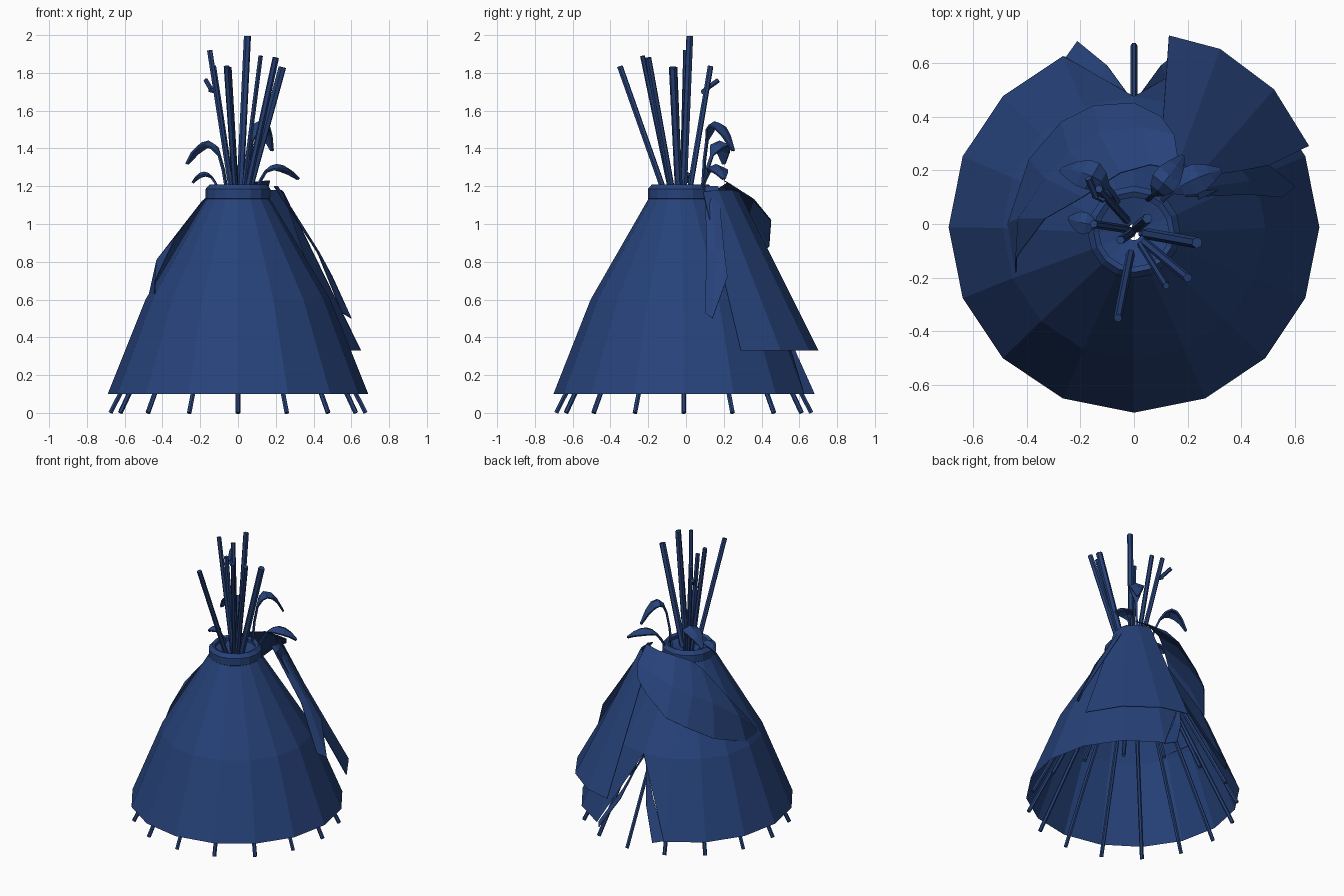
import bpy, bmesh, math
from mathutils import Vector

if "Cube" in bpy.data.objects:
    bpy.data.objects.remove(bpy.data.objects["Cube"])

BLUE = (0.02, 0.055, 0.195, 1)
mat = bpy.data.materials.new("dark_blue")
mat.use_nodes = True
mat.diffuse_color = BLUE
mat.node_tree.nodes["Principled BSDF"].inputs["Base Color"].default_value = BLUE

SIDES = 16
CENTRE_Y = -0.012


def make(name, verts, faces, thick=0):
    mesh = bpy.data.meshes.new(name)
    mesh.from_pydata([tuple(v) for v in verts], [], faces)
    bm = bmesh.new()
    bm.from_mesh(mesh)
    bmesh.ops.recalc_face_normals(bm, faces=bm.faces)
    bm.to_mesh(mesh)
    bm.free()
    mesh.materials.append(mat)
    obj = bpy.data.objects.new(name, mesh)
    bpy.context.collection.objects.link(obj)
    if thick:
        mod = obj.modifiers.new("thickness", "SOLIDIFY")
        mod.thickness = thick
        mod.offset = 0
    return obj


def sheet(name, rows, thick=0.004):
    """Cloth spanning rows of points of equal length."""
    n = len(rows[0])
    faces = [(r * n + i, r * n + i + 1, (r + 1) * n + i + 1, (r + 1) * n + i)
             for r in range(len(rows) - 1) for i in range(n - 1)]
    return make(name, [p for row in rows for p in row], faces, thick)


def stick(name, a, b, radius, sides=6):
    a, b = Vector(a), Vector(b)
    turn = (b - a).to_track_quat("Z", "Y")
    ring = [turn @ Vector((radius * math.cos(t), radius * math.sin(t), 0))
            for t in (math.tau * i / sides for i in range(sides))]
    faces = [(i, (i + 1) % sides, sides + (i + 1) % sides, sides + i)
             for i in range(sides)]
    faces += [tuple(range(sides))[::-1], tuple(range(sides, 2 * sides))]
    return make(name, [a + v for v in ring] + [b + v for v in ring], faces)


def around(radius, z, i, y=CENTRE_Y):
    t = math.tau * i / SIDES
    return (radius * math.cos(t), y + radius * math.sin(t), z)


def lathe(name, profile, closed=False):
    verts = [around(r, z, i, y) for r, z, y in profile for i in range(SIDES)]
    n = len(profile)
    faces = []
    for k in range(n if closed else n - 1):
        for i in range(SIDES):
            j, m = (i + 1) % SIDES, (k + 1) % n
            faces.append((k * SIDES + i, k * SIDES + j, m * SIDES + j, m * SIDES + i))
    return make(name, verts, faces)


# Cover, with a triangular doorway cut from the two lower back panels
cover = lathe("cover", [(0.69, 0.1, CENTRE_Y), (0.49, 0.6, -0.015), (0.165, 1.14, -0.03)])
bm = bmesh.new()
bm.from_mesh(cover.data)
bm.verts.ensure_lookup_table()
back = SIDES // 4
bmesh.ops.delete(bm, geom=[bm.verts[back]], context="VERTS")
bm.verts.ensure_lookup_table()
lower = [v for v in bm.verts if v.co.z < 0.2 and v.co.y > 0.55]
upper = sorted((v for v in bm.verts if 0.5 < v.co.z < 0.7), key=lambda v: -v.co.y)
apex = upper[0]
for v in lower:
    side = min((u for u in upper[1:]), key=lambda u: (u.co.xy - v.co.xy).length)
    bm.faces.new((v, side, apex))
bmesh.ops.recalc_face_normals(bm, faces=bm.faces)
bm.to_mesh(cover.data)
bm.free()

# Collar roll and the gathered cloth inside it
Y = -0.03
lathe("collar", [(0.155, 1.12, Y), (0.172, 1.135, Y), (0.172, 1.185, Y),
                 (0.15, 1.21, Y), (0.13, 1.2, Y), (0.13, 1.13, Y)], closed=True)
lathe("collar_lining", [(0.135, 1.18, Y), (0.03, 1.15, Y)])

# Legs of the frame
for i in range(SIDES):
    stick("frame_leg", around(0.675, 0, i), around(0.1, 1.14, i), 0.013)

# Poles fanning out of the top: tip position and radius
poles = [(-0.06, -0.35, 1.835, 0.016), (0.12, -0.23, 1.89, 0.013),
         (0.05, 0.02, 1.995, 0.019), (0.2, -0.2, 1.88, 0.017),
         (0.235, -0.07, 1.83, 0.021), (-0.15, 0, 1.92, 0.015),
         (-0.13, 0.13, 1.835, 0.015), (-0.05, -0.06, 1.83, 0.016)]
for x, y, z, r in poles:
    stick("top_pole", (x * 0.15, y * 0.2 - 0.02, 1.1), (x, y, z), r)
stick("pole_branch", (-0.11, 0.09, 1.7), (-0.15, 0.11, 1.71), 0.013)
stick("pole_branch_tip", (-0.14, 0.1, 1.71), (-0.17, 0.17, 1.76), 0.013)

# Door panel thrown open to one side
sheet("door_panel", [
    [(0.24, 0.09, 1.17), (0.23, 0.17, 1.18), (0.17, 0.24, 1.18), (0.1, 0.28, 1.17)],
    [(0.65, 0.29, 0.33), (0.52, 0.5, 0.33), (0.32, 0.65, 0.33), (0.13, 0.7, 0.33)]])

# Turned-back corners on both sides of the doorway
for s in (-1, 1):
    sheet("doorway_corner", [
        [(0, 0.47, 0.58), (s * 0.12, 0.54, 0.34), (s * 0.26, 0.61, 0.1)],
        [(s * 0.02, 0.48, 0.56), (s * 0.1, 0.59, 0.3), (s * 0.21, 0.68, 0.1)]])

# Smoke flap draped around the back
sheet("smoke_flap", [
    [(0.17, 0.2, 1.23), (0.06, 0.22, 1.22), (-0.05, 0.19, 1.2), (-0.13, 0.14, 1.17),
     (-0.19, 0.1, 1.12), (-0.33, 0.02, 0.93), (-0.42, -0.1, 0.74)],
    [(0.15, 0.33, 1.15), (0.03, 0.36, 1.13), (-0.13, 0.34, 1.06), (-0.24, 0.27, 1),
     (-0.33, 0.17, 0.93), (-0.43, 0.02, 0.81), (-0.44, -0.13, 0.69)],
    [(0.1, 0.4, 1.08), (0, 0.45, 1.02), (-0.15, 0.44, 0.88), (-0.27, 0.38, 0.82),
     (-0.39, 0.24, 0.72), (-0.47, 0, 0.63), (-0.44, -0.18, 0.63)]])

# Hanging strip
sheet("hanging_strip", [
    [(0.19, 0.1, 1.2), (0.21, 0.13, 1.2), (0.2, 0.17, 1.2)],
    [(0.42, 0.11, 0.85), (0.43, 0.16, 0.85), (0.4, 0.2, 0.88)],
    [(0.55, 0.1, 0.53), (0.6, 0.14, 0.5), (0.5, 0.22, 0.72)]])


# Drooping leaves around the collar
def leaf(base, peak, tip, width):
    base, peak, tip = map(Vector, (base, peak, tip))
    out = (tip - base) * Vector((1, 1, 0))
    side = out.cross(Vector((0, 0, 1))).normalized()
    rows = []
    steps = 7
    for k in range(steps + 1):
        t = k / steps
        p = base * (1 - t) ** 2 + (peak * 2 - (base + tip) / 2) * 2 * t * (1 - t) + tip * t * t
        w = width * max(0.15, math.sin(math.pi * min(1, max(0, t - 0.25) / 0.78)))
        drop = Vector((0, 0, -w * 0.4))
        rows.append([p - side * w + drop, p, p + side * w + drop])
    sheet("leaf", rows, 0.012)


leaf((-0.06, 0.08, 1.18), (-0.14, 0.17, 1.43), (-0.27, 0.2, 1.32), 0.055)
leaf((-0.1, 0, 1.18), (-0.17, 0, 1.27), (-0.24, 0.02, 1.22), 0.04)
leaf((0.05, 0.09, 1.2), (0.1, 0.14, 1.53), (0.18, 0.25, 1.39), 0.05)
leaf((0.1, 0.08, 1.18), (0.19, 0.15, 1.31), (0.32, 0.2, 1.24), 0.055)
